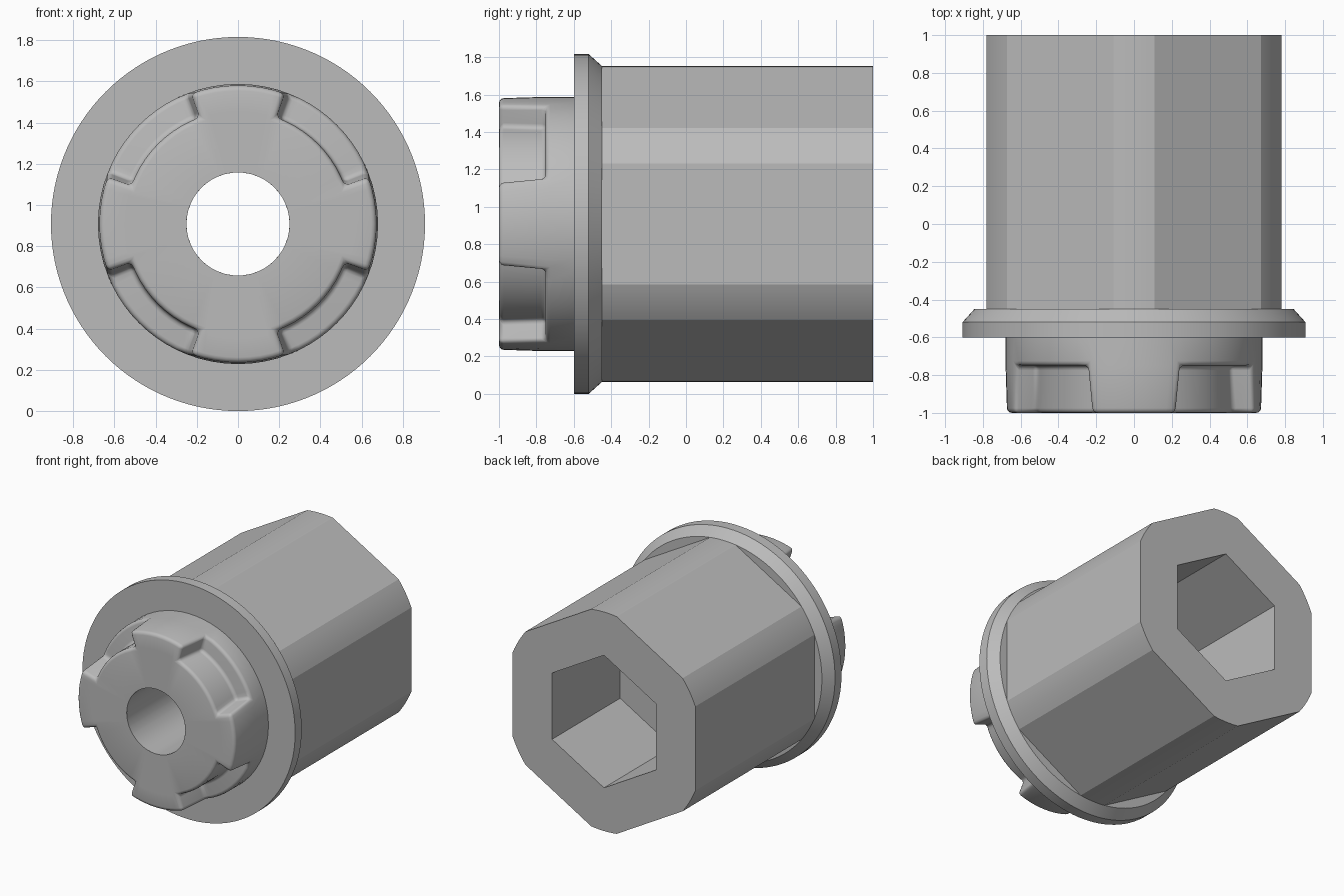
import bpy
import bmesh
from math import sin, cos, radians

cube = bpy.data.objects.get("Cube")
if cube:
    bpy.data.objects.remove(cube, do_unlink=True)

AXIS_Z = 0.908
BORE = 0.25
FLOOR_Y = -0.75

grey = bpy.data.materials.new("plain grey")
grey.use_nodes = True
colour = (0.5, 0.5, 0.5, 1)
grey.diffuse_color = colour
grey.node_tree.nodes["Principled BSDF"].inputs["Base Color"].default_value = colour


def polar(r, y, deg):
    a = radians(deg)
    return (r * cos(a), y, AXIS_Z + r * sin(a))


def skin(bm, left, right):
    """Join two neighbouring profile columns with quads."""
    for j in range(len(left) - 1):
        bm.faces.new((left[j], left[j + 1], right[j + 1], right[j]))


def finish(bm, name, angle):
    mesh = bpy.data.meshes.new(name)
    bm.to_mesh(mesh)
    bm.free()
    mesh.materials.append(grey)
    obj = bpy.data.objects.new(name, mesh)
    bpy.context.collection.objects.link(obj)
    bpy.ops.object.select_all(action="DESELECT")
    obj.select_set(True)
    bpy.context.view_layer.objects.active = obj
    bpy.ops.object.shade_smooth_by_angle(angle=radians(angle))
    return obj


def loft(name, angles, profile, angle):
    """Sweep a profile around the axis; profile(deg) gives (radius, y) points."""
    bm = bmesh.new()
    cols = [[bm.verts.new(polar(r, y, a)) for r, y in profile(a)] for a in angles]
    for i, col in enumerate(cols):
        skin(bm, col, cols[(i + 1) % len(cols)])
    return finish(bm, name, angle)


# Round flange with a chamfered back edge
loft("flange", [i * 3 for i in range(120)],
     lambda a: [(0.66, -0.6), (0.908, -0.6), (0.908, -0.52), (0.845, -0.45), (0.76, -0.45)], 30)


# Hexagonal body with rounded corners, hexagonal socket and through bore
def hexagon(apothem, deg):
    return apothem / cos(radians((deg + 30) % 60 - 30))


def body_profile(deg):
    outer = min(0.845, hexagon(0.78, deg))
    socket = hexagon(0.443, deg)
    return [(outer, -0.45), (outer, 1), (socket, 1), (socket, 0.17), (BORE, 0.17), (BORE, -1)]


steps = [-22.6, -15, -7.5, 0, 7.5, 15, 22.6, 25, 27.5, 30, 32.5, 35]
loft("hex_body", [60 * k + s for k in range(6) for s in steps], body_profile, 15)


# Front boss: four drafted lobes separated by rounded notches
TIP, ROOT = 19.6, 21.6      # half angle of a lobe at its tip and at the notch floor
INNER, OUTER = 0.55, 0.68

bm = bmesh.new()
columns = []


def add_column(kind, tip, root):
    points = [(BORE, -1, tip), (INNER, -1, tip)]
    if kind == "lobe":
        points.append((OUTER - 0.008, -1, tip))
    else:
        points.append((INNER, FLOOR_Y, root))
    points += [(OUTER, FLOOR_Y, root), (OUTER, -0.6, root)]
    columns.append((kind, [bm.verts.new(polar(*p)) for p in points]))


for quarter in range(4):
    base = 90 * quarter
    for i in range(9):
        t = i / 4 - 1
        add_column("lobe", base + t * TIP, base + t * ROOT)
    for i in range(11):
        t = i / 5 - 1
        add_column("notch", base + 45 + t * (45 - TIP), base + 45 + t * (45 - ROOT))

for i, (kind, col) in enumerate(columns):
    next_kind, after = columns[(i + 1) % len(columns)]
    if kind == next_kind:
        skin(bm, col, after)
    elif kind == "lobe":
        bm.faces.new((col[1], col[2], col[3], after[2]))
    else:
        bm.faces.new((col[2], after[3], after[2], after[1]))

bmesh.ops.remove_doubles(bm, verts=bm.verts, dist=0.0005)
sharp = [e for e in bm.edges if e.calc_face_angle(0) > 0.4]
bmesh.ops.bevel(bm, geom=sharp, offset=0.025, segments=3, profile=0.5,
                affect="EDGES", clamp_overlap=True)
finish(bm, "notched_boss", 40)
